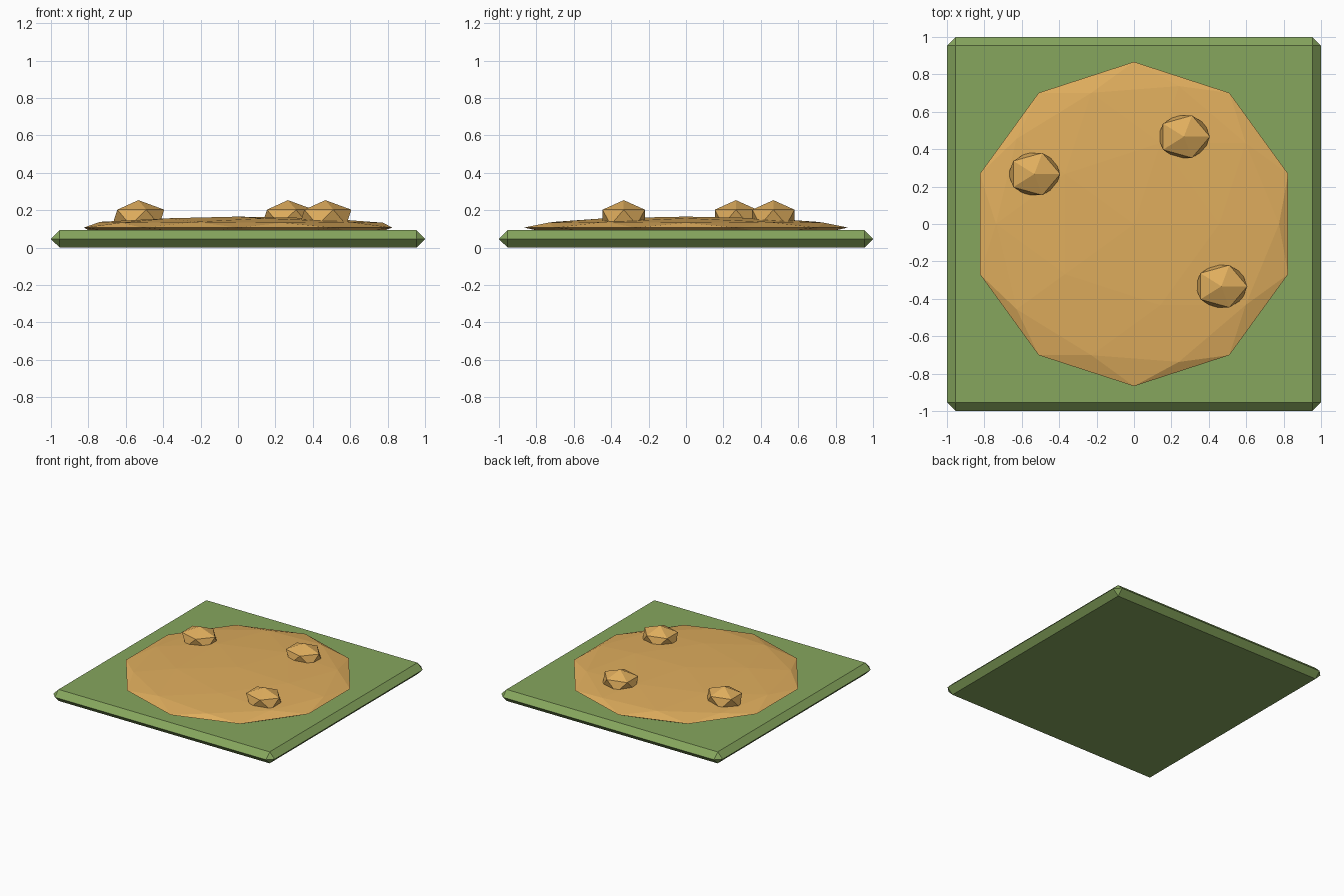
import bpy

if "Cube" in bpy.data.objects:
    bpy.data.objects.remove(bpy.data.objects["Cube"])


def make_material(name, rgb):
    mat = bpy.data.materials.new(name)
    mat.diffuse_color = (*rgb, 1)
    mat.use_nodes = True
    mat.node_tree.nodes["Principled BSDF"].inputs["Base Color"].default_value = mat.diffuse_color
    return mat


grass = make_material("grass green", (0.24, 0.38, 0.11))
sand = make_material("sand", (0.74, 0.42, 0.11))


def finish(name, scale, mat):
    obj = bpy.context.object
    obj.name = name
    obj.scale = scale
    bpy.ops.object.transform_apply(location=False, rotation=False, scale=True)
    obj.data.materials.append(mat)
    return obj


def blob(name, subdivisions, location, scale):
    bpy.ops.mesh.primitive_ico_sphere_add(subdivisions=subdivisions, radius=1, location=location)
    return finish(name, scale, sand)


# Square ground slab with chamfered edges
bpy.ops.mesh.primitive_cube_add(size=1, location=(0, 0, 0.0467))
slab = finish("ground_slab", (2, 2, 0.0934), grass)
bevel = slab.modifiers.new("chamfer", 'BEVEL')
bevel.width = 0.0465
bevel.segments = 1

# Low flattened sand mound
blob("sand_mound", 2, (0, 0, 0.107), (0.867, 0.867, 0.059))

# Three faceted lumps on the mound
for i, (x, y) in enumerate([(-0.533, 0.267), (0.267, 0.467), (0.467, -0.333)]):
    blob(f"lump_{i + 1}", 1, (x, y, 0.162), (0.155, 0.133, 0.092))
